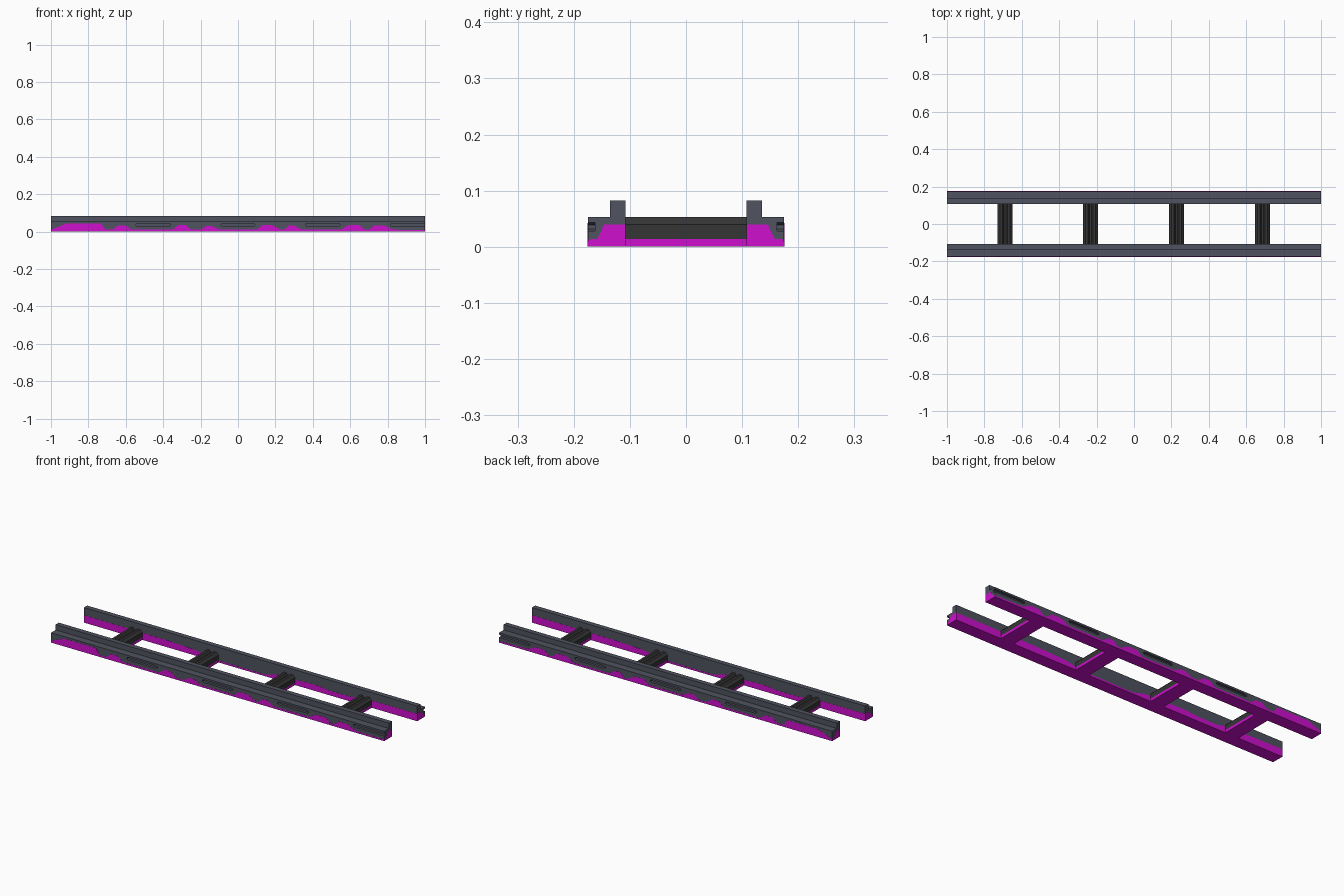
import bpy, bmesh
from mathutils import Vector

cube = bpy.data.objects.get("Cube")
if cube:
    bpy.data.objects.remove(cube)


def material(name, rgb):
    m = bpy.data.materials.new(name)
    m.use_nodes = True
    col = (*rgb, 1)
    m.diffuse_color = col
    m.node_tree.nodes["Principled BSDF"].inputs["Base Color"].default_value = col
    return m


SLATE = material("slate grey", (0.08, 0.086, 0.115))
MAGENTA = material("magenta", (0.62, 0.005, 0.62))
DARK = material("dark grey", (0.036, 0.036, 0.036))


def prism(name, outline, place, lo, hi, mats):
    """Extrude a 2D outline from lo to hi; place(a, b, t) gives the 3D point."""
    bm = bmesh.new()
    ends = [[bm.verts.new(place(a, b, t)) for a, b in outline] for t in (lo, hi)]
    bm.faces.new(ends[0])
    bm.faces.new(ends[1][::-1])
    n = len(outline)
    for i in range(n):
        j = (i + 1) % n
        bm.faces.new((ends[0][i], ends[1][i], ends[1][j], ends[0][j]))
    bmesh.ops.recalc_face_normals(bm, faces=bm.faces)
    mesh = bpy.data.meshes.new(name)
    bm.to_mesh(mesh)
    bm.free()
    obj = bpy.data.objects.new(name, mesh)
    bpy.context.collection.objects.link(obj)
    for m in mats:
        mesh.materials.append(m)
    return obj


# Cross-section of a rail (distance from centre, height)
RAIL = [(0.108, 0), (0.175, 0), (0.175, 0.053), (0.135, 0.053),
        (0.135, 0.082), (0.108, 0.082)]
SLOTS = [(-0.545, -0.36), (-0.09, 0.09), (0.36, 0.545), (0.815, 1.1)]

# Painted patches: (start, peak start, peak end, end, height)
BLOBS = [(-1.0, -0.92, -0.73, -0.71, 0.042), (-0.67, -0.64, -0.6, -0.57, 0.033),
         (-0.35, -0.32, -0.28, -0.25, 0.034), (-0.2, -0.17, -0.14, -0.1, 0.03),
         (0.1, 0.13, 0.18, 0.23, 0.034), (0.25, 0.27, 0.3, 0.34, 0.033),
         (0.55, 0.59, 0.65, 0.68, 0.034), (0.7, 0.73, 0.78, 0.83, 0.033)]
OUTER = [(-1, 0)]
for a, b, c, d, h in BLOBS:
    OUTER += [(a, 0.01), (b, h), (c, h), (d, 0.01)]
OUTER += [(1, 0.008), (1, 0)]
INNER = [(-1, 0), (-1, 0.04), (-0.5, 0.037), (-0.33, 0.03), (-0.22, 0.01), (0.08, 0.008),
         (0.16, 0.028), (0.4, 0.033), (0.48, 0.025), (0.6, 0.025), (0.66, 0.038),
         (1, 0.04), (1, 0)]
END = [(0.108, 0), (0.175, 0), (0.175, 0.013), (0.158, 0.014), (0.151, 0.028),
       (0.146, 0.04), (0.108, 0.04)]


def make_rail(side, s):
    rail = prism(side + "_rail", RAIL, lambda a, b, t: (t, s * a, b), -1, 1,
                 [SLATE, MAGENTA])
    # Pill-shaped grooves along the outer face
    for a, b in SLOTS:
        pill = [(a, 0.032), (a + 0.012, 0.028), (b - 0.012, 0.028), (b, 0.032),
                (b, 0.039), (b - 0.012, 0.043), (a + 0.012, 0.043), (a, 0.039)]
        cutter = prism("groove_cutter", pill, lambda u, v, t: (u, s * t, v),
                       0.162, 0.2, [SLATE])
        cutter.hide_render = True
        mod = rail.modifiers.new("groove", "BOOLEAN")
        mod.operation = "DIFFERENCE"
        mod.solver = "EXACT"
        mod.object = cutter
        bpy.context.view_layer.objects.active = rail
        bpy.ops.object.modifier_apply(modifier=mod.name)
        bpy.data.objects.remove(cutter)
    # Magenta underside
    for p in rail.data.polygons:
        p.material_index = 1 if p.normal.z < -0.5 and p.center.z < 0.001 else 0
    # Thin painted plates on the outer, inner and end faces
    prism(side + "_outer_paint", OUTER, lambda u, v, t: (u, s * t, v),
          0.1745, 0.1756, [MAGENTA])
    prism(side + "_inner_paint", INNER, lambda u, v, t: (s * u, s * t, v),
          0.1074, 0.1085, [MAGENTA])
    for end, e in (("right", 1), ("left", -1)):
        prism(f"{side}_{end}_end_paint", END, lambda u, v, t: (e * t, s * u, v),
              0.9995, 1.0006, [MAGENTA])


make_rail("front", -1)
make_rail("back", 1)

# Ridged cross ties, magenta at the foot
TIE = [(-0.04, 0), (0.04, 0), (0.04, 0.04), (0.027, 0.053), (0.013, 0.053),
       (0.006, 0.042), (-0.006, 0.042), (-0.013, 0.053), (-0.027, 0.053), (-0.04, 0.04)]
for i, x in enumerate((-0.69, -0.232, 0.227, 0.687)):
    tie = prism(f"cross_tie_{i + 1}", TIE, lambda a, b, t: (x + a, t, b),
                -0.108, 0.108, [DARK, MAGENTA])
    bm = bmesh.new()
    bm.from_mesh(tie.data)
    bmesh.ops.bisect_plane(bm, geom=bm.verts[:] + bm.edges[:] + bm.faces[:],
                           plane_co=Vector((0, 0, 0.014)), plane_no=Vector((0, 0, 1)))
    for f in bm.faces:
        f.material_index = 1 if f.calc_center_median().z < 0.014 else 0
    bm.to_mesh(tie.data)
    bm.free()
